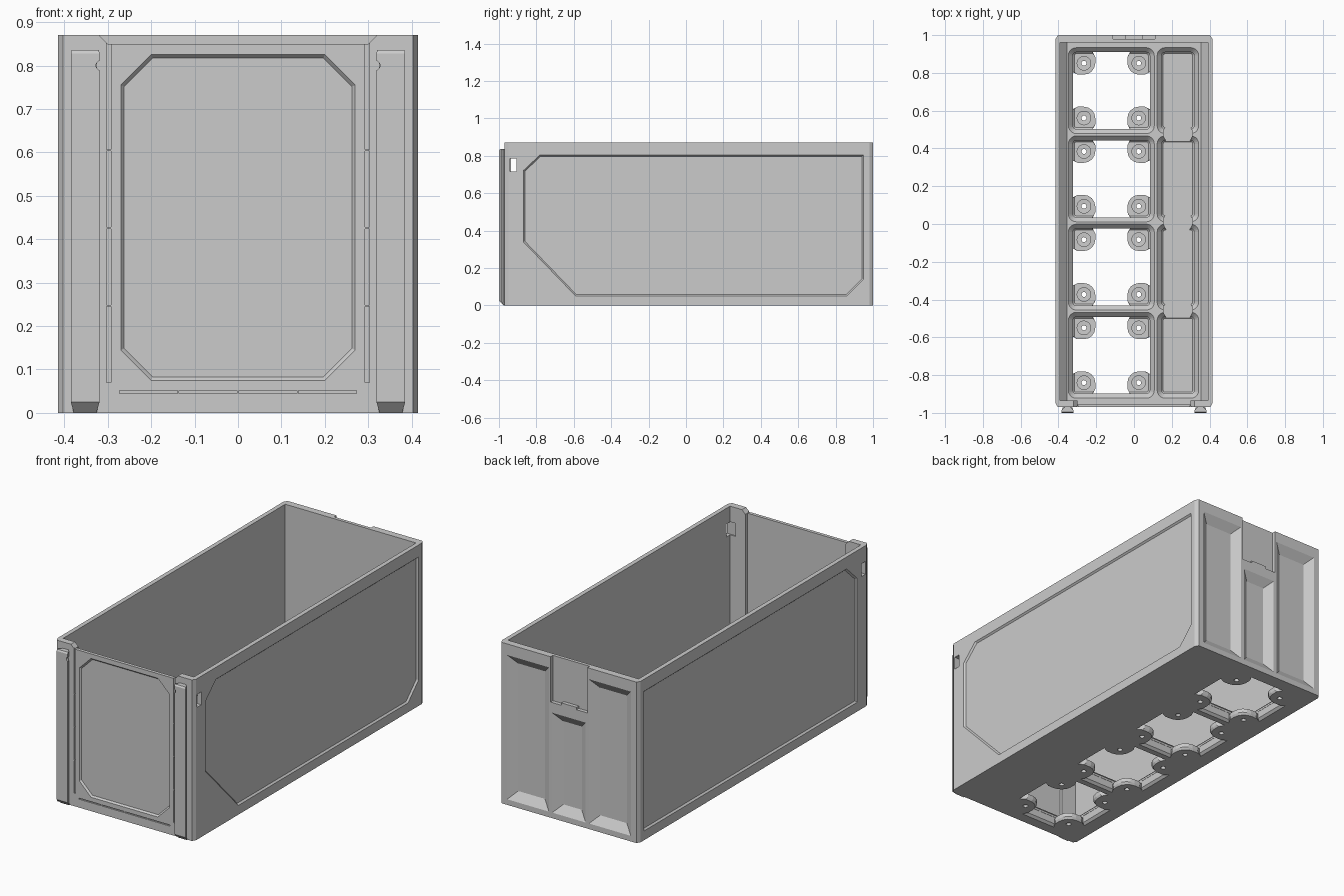
import bpy, bmesh, math
from mathutils import Vector

if "Cube" in bpy.data.objects:
    bpy.data.objects.remove(bpy.data.objects["Cube"])

W, YF, YB, H = 0.415, -0.97, 1.0, 0.87      # half width, front, back, height
FLOOR, GRID = 0.033, 0.085                  # floor height and top of the grid


def loft(name, loops):
    """Closed solid through loops of equal point count."""
    bm = bmesh.new()
    rings = [[bm.verts.new(p) for p in loop] for loop in loops]
    n = len(rings[0])
    for a, b in zip(rings, rings[1:]):
        for i in range(n):
            j = (i + 1) % n
            bm.faces.new((a[i], a[j], b[j], b[i]))
    bm.faces.new(rings[0][::-1])
    bm.faces.new(rings[-1])
    bmesh.ops.recalc_face_normals(bm, faces=bm.faces)
    me = bpy.data.meshes.new(name)
    bm.to_mesh(me)
    bm.free()
    ob = bpy.data.objects.new(name, me)
    bpy.context.collection.objects.link(ob)
    return ob


def at_z(pts, z):
    return [(x, y, z) for x, y in pts]


def box(x0, x1, y0, y1, z0, z1, name="cutter"):
    r = [(x0, y0), (x1, y0), (x1, y1), (x0, y1)]
    return loft(name, [at_z(r, z0), at_z(r, z1)])


def cut(target, cutter):
    m = target.modifiers.new("cut", 'BOOLEAN')
    m.operation, m.solver, m.object = 'DIFFERENCE', 'EXACT', cutter
    bpy.context.view_layer.objects.active = target
    bpy.ops.object.modifier_apply(modifier=m.name)
    bpy.data.objects.remove(cutter)


def rounded(cx, cy, hx, hy, r, seg=5):
    pts = []
    for k, (sx, sy) in enumerate([(1, 1), (-1, 1), (-1, -1), (1, -1)]):
        for i in range(seg + 1):
            a = math.pi / 2 * (k + i / seg)
            pts.append((cx + sx * (hx - r) + r * math.cos(a),
                        cy + sy * (hy - r) + r * math.sin(a)))
    return pts


def circle(cx, cy, r, n=24):
    return [(cx + r * math.cos(2 * math.pi * i / n),
             cy + r * math.sin(2 * math.pi * i / n)) for i in range(n)]


def inset(pts, d):
    """Offset a counter-clockwise convex outline inwards."""
    out, n = [], len(pts)
    for i in range(n):
        p, q, r = (Vector(pts[(i + k) % n]) for k in (-1, 0, 1))
        n1 = Vector((p.y - q.y, q.x - p.x)).normalized()
        n2 = Vector((q.y - r.y, r.x - q.x)).normalized()
        out.append(tuple(q + (n1 + n2) * d / (1 + n1.dot(n2))))
    return out


def recess(pts, depth, slope, place):
    """Bevelled pocket; place maps (u, v, depth) into space."""
    loops = [(pts, -0.02), (pts, 0), (inset(pts, slope), depth)]
    return loft("cutter", [[place(u, v, d) for u, v in p] for p, d in loops])


# Bin body with chamfered upright corners
cx, cy = 0.012, 0.02
outline = [(-W + cx, YF), (W - cx, YF), (W, YF + cy), (W, YB - cy),
           (W - cx, YB), (-W + cx, YB), (-W, YB - cy), (-W, YF + cy)]
body = loft("bin_body", [at_z(outline, 0), at_z(outline, H)])

# Inner cavity with sloped foot along the long walls
def cavity(hx):
    return [(-hx, -0.935), (hx, -0.935), (hx, 0.962), (-hx, 0.962)]
cut(body, loft("cutter", [at_z(cavity(0.355), GRID), at_z(cavity(0.391), 0.122),
                          at_z(cavity(0.391), 0.95)]))

# Grid cells, cross openings and screw holes in the floor
L = 0.205
quad = [(L, 0.1), (0.178, 0.085), (0.145, 0.085), (0.122, 0.09), (0.103, 0.103),
        (0.09, 0.122), (0.085, 0.145), (0.085, 0.178), (0.1, L)]
cross = []
for c, s in [(1, 0), (0, 1), (-1, 0), (0, -1)]:
    cross += [(x * c - y * s, x * s + y * c) for x, y in quad]

for row in range(4):
    yc = -0.695 + 0.467 * row
    for xc, hx in [(-0.12, 0.2275), (0.2325, 0.11)]:
        steps = [(FLOOR, 0.032), (0.041, 0.024), (0.061, 0.024), (GRID, 0), (0.1, 0)]
        cut(body, loft("cutter", [at_z(rounded(xc, yc, hx - t, 0.2275 - t, 0.042 - t), z)
                                  for z, t in steps]))
    cut(body, loft("cutter", [at_z([(-0.12 + k * x, yc + k * y) for x, y in cross], z)
                              for z, k in [(-0.02, 1.06), (0, 1.06), (0.012, 1), (0.05, 1)]]))
    for sx in (-1, 1):
        for sy in (-1, 1):
            c = (-0.12 + sx * 0.145, yc + sy * 0.145)
            cut(body, loft("cutter", [at_z(circle(*c, r), z) for z, r in
                                      [(-0.02, 0.013), (0.02, 0.013), (0.021, 0.036), (0.05, 0.036)]]))

# Long channel through the ribs of the narrow column
for row in range(3):
    yc = 0.0135 + 0.467 * (row - 1)
    ch = [(0.17, yc - 0.02), (0.295, yc - 0.02), (0.31, yc - 0.005), (0.31, yc + 0.005),
          (0.295, yc + 0.02), (0.17, yc + 0.02), (0.155, yc + 0.005), (0.155, yc - 0.005)]
    ch = [(x, yc + (y - yc) * 2.2) for x, y in ch]
    cut(body, loft("cutter", [at_z(ch, FLOOR), at_z(ch, 0.1)]))

# Thinner, lower front wall between the corner columns
cut(body, box(-0.3, 0.3, -0.952, -0.9, GRID + 0.001, 0.95))
dip = [(-0.3, 0.85), (0.3, 0.85), (0.335, 0.885), (-0.335, 0.885)]
cut(body, loft("cutter", [[(x, y, z) for x, z in dip] for y in (-1.05, -0.92)]))

# Front panel recess and dashed seam around it
def front(u, v, d):
    return (u, YF + d, v)
cut(body, recess([(-0.2, 0.075), (0.2, 0.075), (0.27, 0.145), (0.27, 0.755), (0.2, 0.825),
                  (-0.2, 0.825), (-0.27, 0.755), (-0.27, 0.145)], 0.009, 0.008, front))
for i in range(4):
    x0 = -0.275 + 0.1375 * i
    cut(body, box(x0 + 0.002, x0 + 0.1355, -1.05, YF + 0.006, 0.045, 0.051))
    z0 = 0.07 + 0.179 * i
    z1 = z0 + 0.175 if i < 3 else 0.9
    for s in (-1, 1):
        a, b = sorted((s * 0.293, s * 0.303))
        cut(body, box(a, b, -1.05, YF + 0.006, z0, z1))

# Side panel recesses and latch holes
right_panel = [(-0.59, 0.05), (0.86, 0.05), (0.95, 0.14), (0.95, 0.805),
               (-0.78, 0.805), (-0.87, 0.72), (-0.87, 0.34)]
left_panel = [(-0.87, 0.05), (0.95, 0.05), (0.95, 0.805), (-0.78, 0.805), (-0.87, 0.72)]
for s, panel in [(1, right_panel), (-1, left_panel)]:
    cut(body, recess(panel, 0.009, 0.008, lambda u, v, d: (s * (W - d), u, v)))
    a, b = sorted((s * 0.36, s * 0.45))
    cut(body, box(a, b, -0.942, -0.906, 0.715, 0.785))

# Three bevelled pockets and a latch slot in the back wall
def back(u, v, d):
    return (u, YB - d, v)
for x0, x1, z1 in [(-0.37, -0.12, 0.81), (-0.1, 0.1, 0.57), (0.12, 0.37, 0.81)]:
    cut(body, recess([(x0, 0.03), (x1, 0.03), (x1, z1), (x0, z1)], 0.031, 0.045, back))
cut(body, box(-0.11, 0.11, 0.98, 1.05, 0.625, 0.95))
box(-0.045, 0.045, 0.975, 1.0, 0.62, 0.638, "latch_lip")

# Dovetail rails on the front with tapered feet and a small notch
prof = [(-0.018, -0.965), (-0.018, -0.974), (-0.033, -0.99), (-0.033, -1.0),
        (0.033, -1.0), (0.033, -0.99), (0.018, -0.974), (0.018, -0.965)]
for s, side in [(-1, "left"), (1, "right")]:
    def section(k, z):
        return [(s * 0.352 + x * (0.7 + 0.3 * k), -0.965 + (y + 0.965) * k, z) for x, y in prof]
    rail = loft(side + "_rail", [section(0.3, 0), section(1, 0.025),
                                 section(1, 0.828), section(0.85, 0.836)])
    cut(rail, loft("cutter", [[(x, y, z) for x, z in circle(s * 0.316, 0.8, 0.011)]
                              for y in (-1.05, -0.984)]))
